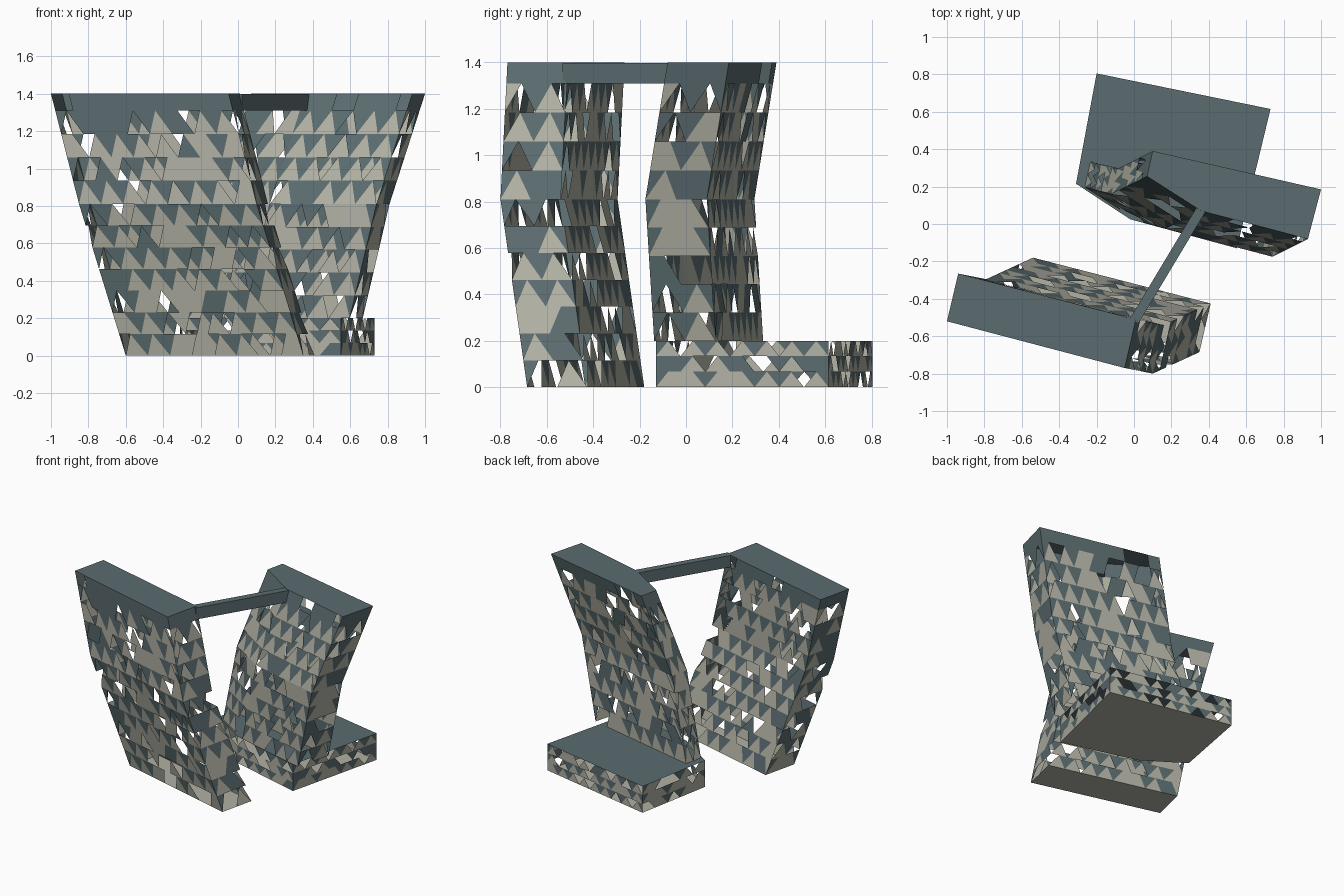
import bpy, bmesh, random
from mathutils import Vector

random.seed(7)
old = bpy.data.objects.get("Cube")
if old:
    bpy.data.objects.remove(old, do_unlink=True)


def material(name, rgb):
    m = bpy.data.materials.new(name)
    m.use_nodes = True
    m.diffuse_color = (*rgb, 1)
    m.node_tree.nodes["Principled BSDF"].inputs["Base Color"].default_value = (*rgb, 1)
    return m


SLATE, STONE = 0, 1
MATS = [material("slate", (0.105, 0.15, 0.16)), material("pale_stone", (0.44, 0.44, 0.375))]
KINK, EAVE, TOP = 0.81, 1.31, 1.4


def finish(name, bm):
    mesh = bpy.data.meshes.new(name)
    bm.to_mesh(mesh)
    bm.free()
    for m in MATS:
        mesh.materials.append(m)
    obj = bpy.data.objects.new(name, mesh)
    bpy.context.collection.objects.link(obj)
    return obj


def face(bm, points, mat):
    bm.faces.new([bm.verts.new(p) for p in points]).material_index = mat


def plan_at(plan, lean, z):
    """Slide the roof plan to height z along the bent lean."""
    mid, base = (Vector(v) for v in lean)
    if z > KINK:
        off = mid * (TOP - z) / (TOP - KINK)
    else:
        off = base.lerp(mid, z / KINK)
    return [Vector((x + off.x, y + off.y, z)) for x, y in plan]


def walls(low, high):
    for i in range(len(low)):
        j = (i + 1) % len(low)
        yield low[i], low[j], high[i], high[j]


def panel_row(bm, low, high, width=0.12, missing=0.2):
    """One storey of alternating upright and hanging triangles, some left open."""
    for a, b, c, d in walls(low, high):
        n = max(2, round((b - a).length / width))

        def foot(t):
            return a.lerp(b, min(max(t / n, 0), 1))

        def head(t):
            return c.lerp(d, min(max(t / n, 0), 1))

        for k in range(n):
            if random.random() > missing:
                mat = STONE if random.random() < 0.88 else SLATE
                face(bm, (foot(k), foot(k + 1), head(k + 0.5)), mat)
        for k in range(-1, n):
            if random.random() > missing:
                mat = SLATE if random.random() < 0.8 else STONE
                face(bm, (foot(k + 1), head(k + 1.5), head(k + 0.5)), mat)


def steps(start, end, n):
    return [start + (end - start) * k / n for k in range(n + 1)]


def tower(name, plan, lean, start, lower_rows):
    # Triangular screen walls
    bm = bmesh.new()
    levels = steps(start, KINK, lower_rows) + steps(KINK, EAVE, 4)[1:]
    for z0, z1 in zip(levels, levels[1:]):
        panel_row(bm, plan_at(plan, lean, z0), plan_at(plan, lean, z1))
    finish(name + "_screen", bm)

    # Roof with a fascia whose long sides have a few open bays
    bm = bmesh.new()
    roof = plan_at(plan, lean, TOP)
    face(bm, roof, SLATE)
    for a, b, c, d in walls(plan_at(plan, lean, EAVE), roof):
        n = 10 if (b - a).length > 0.5 else 1
        for k in range(n):
            if n == 1 or random.random() > 0.2:
                s, t = k / n, (k + 1) / n
                face(bm, (a.lerp(b, s), a.lerp(b, t), c.lerp(d, t), c.lerp(d, s)), SLATE)
    finish(name + "_roof", bm)


def slab(name, plan, z, mat, down=False):
    bm = bmesh.new()
    pts = [(x, y, z) for x, y in plan]
    face(bm, pts[::-1] if down else pts, mat)
    finish(name, bm)


# Front tower
front_plan = [(-1.0, -0.52), (-0.05, -0.77), (0.01, -0.51), (-0.94, -0.265)]
front_lean = [(0.15, -0.03), (0.40, 0.085)]
tower("front_tower", front_plan, front_lean, 0, 7)
slab("front_tower_floor", [p.xy for p in plan_at(front_plan, front_lean, 0)], 0, STONE, True)

# Rear tower with a clipped corner
rear_plan = [(0.07, 0.255), (0.36, 0.07), (0.93, -0.08), (1.0, 0.185), (0.10, 0.39)]
rear_lean = [(-0.19, -0.095), (-0.38, -0.045)]
tower("rear_tower", rear_plan, rear_lean, 0.2, 5)

# Podium under the rear tower
podium = [(-0.31, 0.215), (-0.02, 0.025), (0.55, -0.13), (0.73, 0.615), (-0.2, 0.805)]
bm = bmesh.new()
heights = steps(0, 0.2, 3)
for z0, z1 in zip(heights, heights[1:]):
    panel_row(bm, [Vector((x, y, z0)) for x, y in podium],
              [Vector((x, y, z1)) for x, y in podium], 0.11)
finish("podium_screen", bm)
slab("podium_roof", podium, 0.2, SLATE)
slab("podium_floor", podium, 0, STONE, True)

# Bridge beam between the roofs
start, end = Vector((0.0, -0.52)), Vector((0.36, 0.08))
side = (end - start).orthogonal().normalized() * 0.026
outline = [start - side, end - side, end + side, start + side]
bm = bmesh.new()
low = [Vector((*p, EAVE)) for p in outline]
high = [Vector((*p, TOP - 0.002)) for p in outline]
face(bm, low, SLATE)
face(bm, high, SLATE)
for a, b, c, d in walls(low, high):
    face(bm, (a, b, d, c), SLATE)
bmesh.ops.remove_doubles(bm, verts=bm.verts, dist=0.0001)
bmesh.ops.recalc_face_normals(bm, faces=bm.faces)
finish("bridge_beam", bm)
